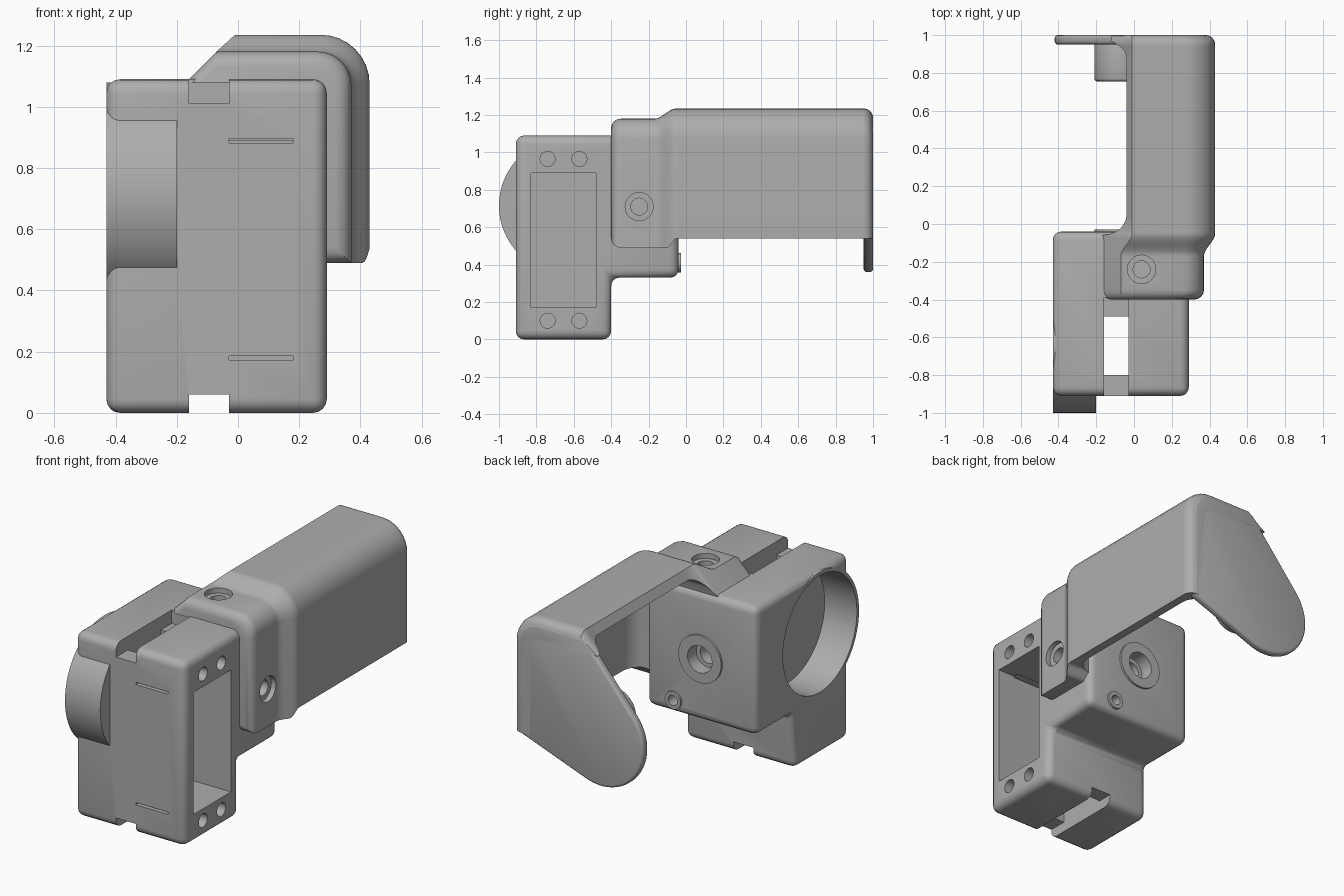
import bpy, bmesh
from math import sin, cos, pi, radians

cube = bpy.data.objects.get("Cube")
if cube:
    bpy.data.objects.remove(cube)

grey = bpy.data.materials.new("plain_grey")
grey.use_nodes = True
COL = (0.42, 0.42, 0.42, 1)
grey.diffuse_color = COL
grey.node_tree.nodes["Principled BSDF"].inputs["Base Color"].default_value = COL


def loft(name, rings):
    """Closed solid through a list of equal rings of 3D points."""
    bm = bmesh.new()
    vs = [[bm.verts.new(p) for p in r] for r in rings]
    n = len(rings[0])
    for a, b in zip(vs, vs[1:]):
        for i in range(n):
            j = (i + 1) % n
            bm.faces.new((a[i], a[j], b[j], b[i]))
    bm.faces.new(vs[0])
    bm.faces.new(vs[-1][::-1])
    bmesh.ops.recalc_face_normals(bm, faces=bm.faces)
    me = bpy.data.meshes.new(name)
    bm.to_mesh(me)
    bm.free()
    me.materials.append(grey)
    ob = bpy.data.objects.new(name, me)
    bpy.context.collection.objects.link(ob)
    return ob


def prism(name, pts, axis, lo, hi):
    """Extrude a 2D profile along x (0), y (1) or z (2)."""
    def put(p, d):
        q = list(p)
        q.insert(axis, d)
        return q
    return loft(name, [[put(p, d) for p in pts] for d in (lo, hi)])


def arc(cx, cy, r, a0, a1, n=8):
    return [(cx + r * cos(radians(a0 + (a1 - a0) * i / n)),
             cy + r * sin(radians(a0 + (a1 - a0) * i / n))) for i in range(n + 1)]


def rod(name, axis, c, r, lo, hi, n=40):
    return prism(name, arc(c[0], c[1], r, 0, 360, n)[:-1], axis, lo, hi)


def box(name, x, y, z):
    return prism(name, [(x[0], y[0]), (x[1], y[0]), (x[1], y[1]), (x[0], y[1])], 2, *z)


def activate(ob):
    bpy.ops.object.select_all(action='DESELECT')
    ob.select_set(True)
    bpy.context.view_layer.objects.active = ob


def bevel(ob, width, segments=4):
    m = ob.modifiers.new("round", 'BEVEL')
    m.width, m.segments, m.limit_method, m.angle_limit = width, segments, 'ANGLE', radians(40)
    activate(ob)
    bpy.ops.object.modifier_apply(modifier=m.name)


def boolean(ob, tool, op='DIFFERENCE'):
    m = ob.modifiers.new("cut", 'BOOLEAN')
    m.operation, m.solver, m.object = op, 'EXACT', tool
    activate(ob)
    bpy.ops.object.modifier_apply(modifier=m.name)
    bpy.data.objects.remove(tool)


def smooth(ob):
    activate(ob)
    bpy.ops.object.shade_smooth_by_angle(angle=radians(32))


# Housing: stepped side profile, rounded all over
housing = prism("housing", [(-.91, 0), (-.40, 0), (-.40, .33), (-.04, .33),
                            (-.04, 1.09), (-.91, 1.09)], 0, -.43, .29)
bevel(housing, .045)

# Round drum on the side, open outwards
drum = (-.635, .715)
boolean(housing, rod("drum", 0, drum, .365, -.43, -.20, 64), 'UNION')
boolean(housing, rod("drum_pocket", 0, drum, .345, -.6, -.22, 64))

# Raised collars on the back
pivot, screw = (-.07, .70), (.107, .41)
boolean(housing, rod("pivot_collar", 1, pivot, .14, -.1, -.028), 'UNION')
boolean(housing, rod("screw_collar", 1, screw, .052, -.1, -.028), 'UNION')

# Inner bay, top and bottom channels, front slits
boolean(housing, box("bay", (-.17, .5), (-.83, -.48), (.17, .89)))
boolean(housing, box("through_slot", (-.16, -.03), (-.80, -.49), (-.1, 1.3)))
boolean(housing, box("top_channel", (-.16, -.03), (-1.1, -.39), (1.01, 1.3)))
boolean(housing, box("bottom_channel", (-.16, -.03), (-1.1, -.3), (-.1, .06)))
for z in (.172, .882):
    boolean(housing, box("slit", (-.03, .18), (-1.1, -.80), (z, z + .014)))

# Bolt holes
for y in (-.74, -.57):
    for z in (.10, .965):
        boolean(housing, rod("bolt_hole", 0, (y, z), .04, .10, .5, 24))
boolean(housing, rod("pivot_recess", 1, pivot, .08, -.11, .2))
boolean(housing, rod("pivot_hole", 1, pivot, .055, -.55, .2, 24))
boolean(housing, rod("screw_hole", 1, screw, .03, -.2, .2, 24))
smooth(housing)


# Arm: angle-shaped shell, thick over the housing and thin behind it
def mix(a, b, t):
    return a + (b - a) * t


def ramp(y, a, b):
    t = min(max((y - a) / (b - a), 0), 1)
    return t * t * (3 - 2 * t)


def fillet(t):
    """Quarter round from 0 to 1."""
    t = min(max(t, 0), 1)
    return (1 - (1 - t) ** 2) ** .5


def arm_section(y, inset):
    t = ramp(y, -.17, -.05)
    s = min(fillet((y + .06) / .11), mix(.4, 1, fillet((.955 - y) / .08)))
    right, top, r = mix(.37, .43, t) - inset, mix(1.18, 1.235, t) - inset, mix(.11, .16, t)
    low = mix(.49, .54, ramp(y, -.10, -.05)) + (inset if y < 0 else 0)
    xi, zi, ri = mix(.28, .38, s), mix(1.08, 1.185, s), mix(.03, .11, s)
    xi, zi = min(xi, right - .01), min(zi, top - .01)
    left = mix(-.17, -.04, s) + (inset if y < 0 else 0)
    pts = [(left, zi), (mix(-.07, -.01, t), top)]
    pts += arc(right - r, top - r, r, 90, 0)
    pts += [(right, low), (xi, low)]
    pts += arc(xi - ri, zi - ri, ri, 0, 90)
    return [(x, y, z) for x, z in pts]


def rounded(start, sign, r):
    return [(start + sign * r * (1 - cos(a)), r * (1 - sin(a)))
            for a in (i * pi / 8 for i in range(5))]


stations = rounded(-.40, 1, .05)
stations += [(-.17 + i * .01, 0) for i in range(23)]
stations += [(.86 + i * .01, 0) for i in range(9)]
stations += rounded(1.0, -1, .05)[::-1]
arm = loft("arm", [arm_section(y, e) for y, e in stations])

# Counterbored bolt holes on top and on the side of the arm
for axis, c, face in ((2, (.04, -.24), 1.18), (0, (-.25, .71), .37)):
    boolean(arm, rod("counterbore", axis, c, .075, face - .03, face + .2))
    boolean(arm, rod("arm_bolt_hole", axis, c, .045, face - .2, face + .2))
smooth(arm)

# End paddle: plate with a large round tip
paddle = prism("end_paddle", [(.40, .54)] + arc(-.14, .64, .28, 290, 140, 32)
               + [(-.03, 1.205)] + arc(.26, 1.065, .14, 90, 0), 1, .95, 1.0)
bevel(paddle, .016, 3)
smooth(paddle)

# Pivot boss on the inside of the paddle
boss = rod("pivot_boss", 1, pivot, .14, .755, .965)
bevel(boss, .015, 3)
smooth(boss)
